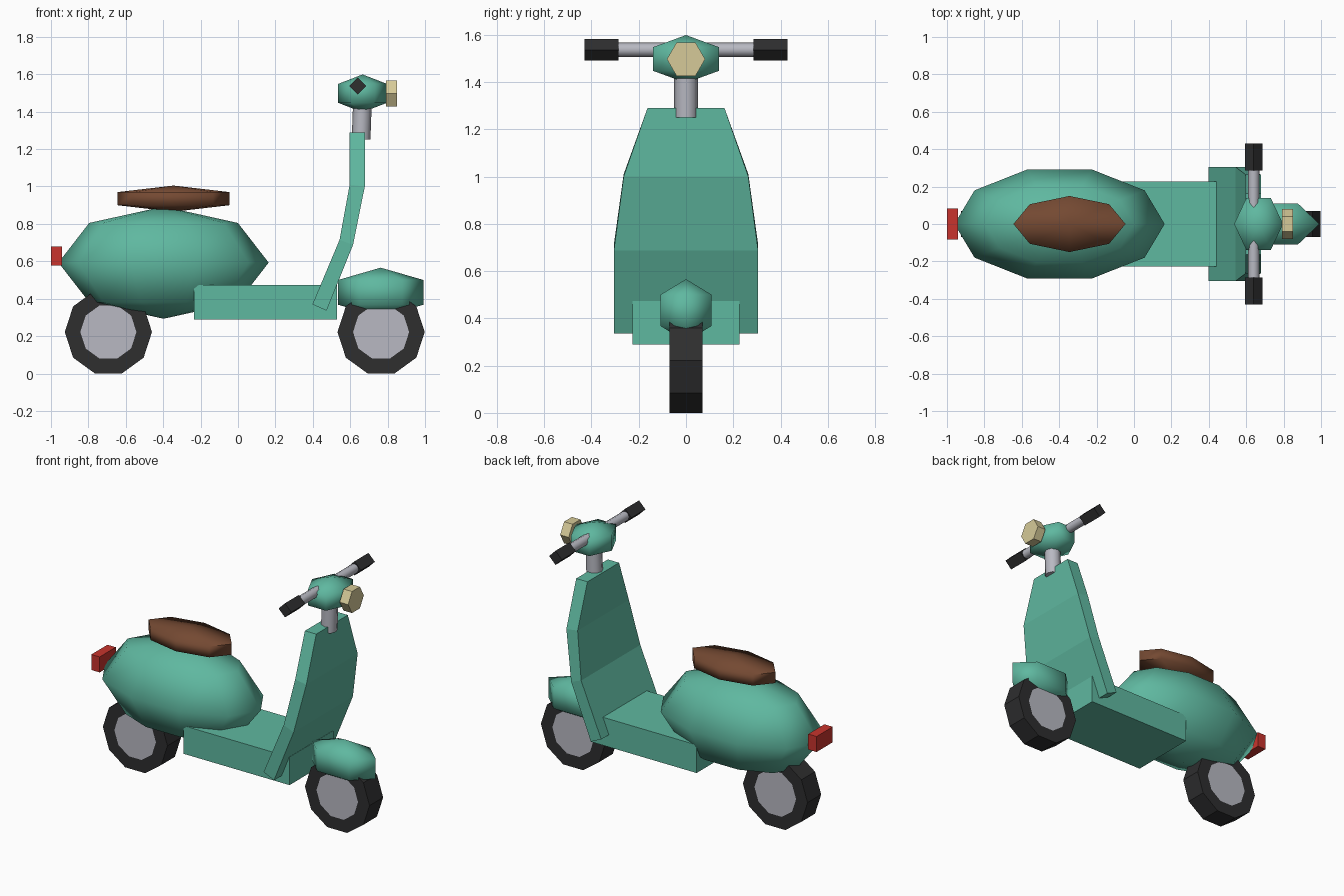
import bpy, bmesh, math
from mathutils import Vector

if "Cube" in bpy.data.objects:
    bpy.data.objects.remove(bpy.data.objects["Cube"])


def srgb(r, g, b):
    return [((c / 255 + 0.055) / 1.055) ** 2.4 if c > 10 else c / 3295 for c in (r, g, b)] + [1]


def material(name, *rgb):
    m = bpy.data.materials.new(name)
    m.diffuse_color = srgb(*rgb)
    m.use_nodes = True
    m.node_tree.nodes["Principled BSDF"].inputs["Base Color"].default_value = m.diffuse_color
    return m


TEAL = material("teal paint", 95, 184, 160)
BROWN = material("brown leather", 116, 73, 50)
BLACK = material("black rubber", 46, 46, 47)
GREY = material("light grey metal", 184, 185, 194)
CREAM = material("cream lamp", 214, 202, 152)
RED = material("red lamp", 200, 52, 45)


def loft(name, loops, mat, cap_mat=None, smooth=False):
    """Skin a row of equal-length point loops and close both ends."""
    bm = bmesh.new()
    rows = [[bm.verts.new(p) for p in loop] for loop in loops]
    n = len(rows[0])
    for a, b in zip(rows, rows[1:]):
        for i in range(n):
            j = (i + 1) % n
            bm.faces.new((a[i], a[j], b[j], b[i]))
    for row in (rows[0], rows[-1]):
        bm.faces.new(row).material_index = 1 if cap_mat else 0
    bmesh.ops.dissolve_degenerate(bm, dist=1e-5, edges=bm.edges[:])
    bmesh.ops.remove_doubles(bm, verts=bm.verts[:], dist=1e-5)
    bmesh.ops.recalc_face_normals(bm, faces=bm.faces[:])
    me = bpy.data.meshes.new(name)
    bm.to_mesh(me)
    bm.free()
    me.materials.append(mat)
    if cap_mat:
        me.materials.append(cap_mat)
    ob = bpy.data.objects.new(name, me)
    bpy.context.collection.objects.link(ob)
    if smooth:
        bpy.ops.object.select_all(action='DESELECT')
        ob.select_set(True)
        bpy.context.view_layer.objects.active = ob
        bpy.ops.object.shade_smooth_by_angle(angle=math.radians(smooth))
    return ob


def ring(n, centre, u, v):
    """n-sided loop; the first corner lies along u."""
    c, u, v = Vector(centre), Vector(u), Vector(v)
    return [c + u * math.cos(2 * math.pi * i / n) + v * math.sin(2 * math.pi * i / n)
            for i in range(n)]


def ellipsoid(name, n, bands, centre, radii, mat):
    cx, cy, cz = centre
    rx, ry, rz = radii
    loops = []
    for k in range(bands + 1):
        a = -math.pi / 2 + math.pi * k / bands
        c = max(math.cos(a), 1e-7)
        loops.append(ring(n, (cx, cy, cz + rz * math.sin(a)), (rx * c, 0, 0), (0, ry * c, 0)))
    return loft(name, loops, mat, smooth=80)


def box(name, lo, hi, mat):
    (x0, y0, z0), (x1, y1, z1) = lo, hi
    return loft(name, [[(x0, y0, z), (x1, y0, z), (x1, y1, z), (x0, y1, z)] for z in (z0, z1)], mat)


def bar_y(name, n, x, z, r, y0, y1, mat, smooth=False):
    return loft(name, [ring(n, (x, y, z), (r, 0, 0), (0, 0, r)) for y in (y0, y1)],
                mat, smooth=smooth)


# Wheels: ten-sided tyres with a flush grey disc on each side
for name, x in (("rear_wheel", -0.693), ("front_wheel", 0.765)):
    steps = ((-0.07, 0.15), (-0.07, 0.233), (0.07, 0.233), (0.07, 0.15))
    loft(name, [ring(10, (x, y, 0.222), (r, 0, 0), (0, 0, r)) for y, r in steps], BLACK, GREY)

# Rear body, seat and front mudguard
ellipsoid("rear_body", 10, 4, (-0.398, 0, 0.593), (0.562, 0.306, 0.3), TEAL)
ellipsoid("seat", 8, 3, (-0.345, 0, 0.935), (0.346, 0.173, 0.07), BROWN)
ellipsoid("front_mudguard", 6, 3, (0.763, 0, 0.434), (0.264, 0.145, 0.132), TEAL)

# Floor and tail lamp
box("floorboard", (-0.235, -0.226, 0.29), (0.53, 0.226, 0.473), TEAL)
box("tail_lamp", (-1.0, -0.083, 0.577), (-0.94, 0.083, 0.678), RED)

# Leg shield: back x, back z, front x, front z, half width
shield = ((0.398, 0.37, 0.473, 0.336, 0.305), (0.543, 0.715, 0.615, 0.688, 0.305),
          (0.597, 1.01, 0.678, 1.0, 0.264), (0.597, 1.29, 0.678, 1.29, 0.163))
loft("leg_shield", [[(bx, -w, bz), (fx, -w, fz), (fx, w, fz), (bx, w, bz)]
                    for bx, bz, fx, fz, w in shield], TEAL)

# Steering column, headset and headlamp
loft("steering_column", [ring(8, (x, 0, z), (0.05, 0, 0), (0, 0.05, 0))
                         for x, z in ((0.658, 1.25), (0.666, 1.47))], GREY, smooth=60)
ellipsoid("headset", 6, 3, (0.666, 0, 1.498), (0.151, 0.185, 0.101), TEAL)
loft("headlamp", [ring(6, (x, 0, 1.497), (0, 0.081, 0), (0, 0, 0.081))
                  for x in (0.79, 0.851)], CREAM)

# Handlebar and grips
bar_y("handlebar", 8, 0.64, 1.537, 0.03, -0.3, 0.3, GREY, smooth=60)
for side, s in (("left", 1), ("right", -1)):
    bar_y(side + "_grip", 4, 0.64, 1.537, 0.046, s * 0.286, s * 0.43, BLACK)
